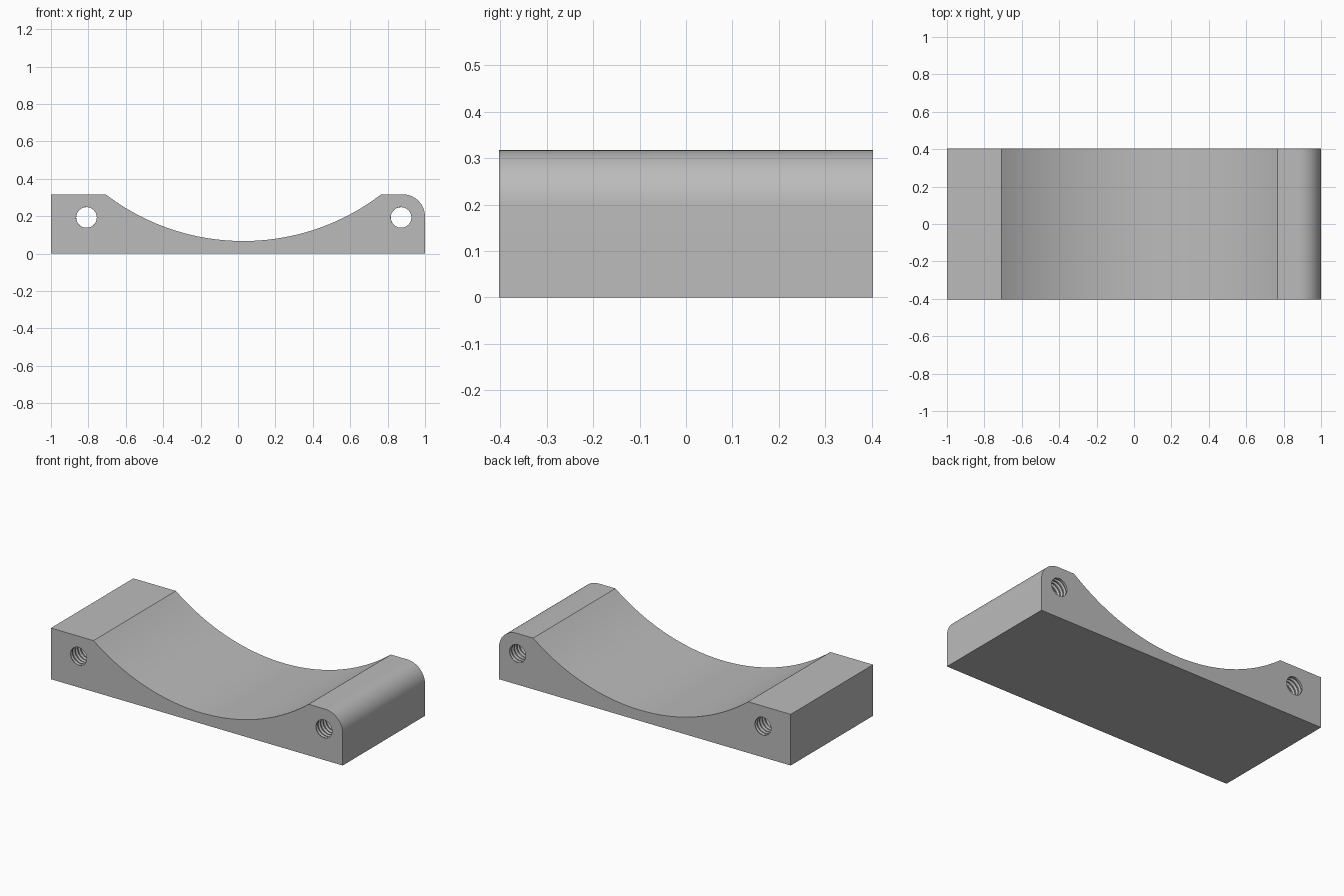
import bpy, bmesh, math

if "Cube" in bpy.data.objects:
    bpy.data.objects.remove(bpy.data.objects["Cube"])

HALF_DEPTH = 0.403
TOP = 0.317

grey = bpy.data.materials.new("plain grey")
grey.diffuse_color = (0.5, 0.5, 0.5, 1)
grey.use_nodes = True
grey.node_tree.nodes["Principled BSDF"].inputs["Base Color"].default_value = grey.diffuse_color


def make_object(name, bm):
    bmesh.ops.recalc_face_normals(bm, faces=bm.faces[:])
    mesh = bpy.data.meshes.new(name)
    bm.to_mesh(mesh)
    bm.free()
    mesh.materials.append(grey)
    obj = bpy.data.objects.new(name, mesh)
    bpy.context.collection.objects.link(obj)
    return obj


def arc(cx, cz, r, a0, a1, steps):
    return [(cx + r * math.cos(a0 + (a1 - a0) * i / steps),
             cz + r * math.sin(a0 + (a1 - a0) * i / steps)) for i in range(steps + 1)]


# Cradle block: side profile with a wide scoop and one rounded shoulder
left, right, low = -0.708, 0.766, 0.067
half, sag = (right - left) / 2, TOP - low
radius = (half ** 2 + sag ** 2) / (2 * sag)
swing = math.asin(half / radius)
profile = [(-1, 0), (1, 0)]
profile += arc(1 - 0.12, TOP - 0.12, 0.12, 0, math.pi / 2, 16)
profile += arc((left + right) / 2, low + radius, radius,
               -math.pi / 2 + swing, -math.pi / 2 - swing, 64)
profile += [(-1, TOP)]

bm = bmesh.new()
face = bm.faces.new([bm.verts.new((x, -HALF_DEPTH, z)) for x, z in profile])
ext = bmesh.ops.extrude_face_region(bm, geom=[face])
bmesh.ops.translate(bm, vec=(0, 2 * HALF_DEPTH, 0),
                    verts=[v for v in ext["geom"] if isinstance(v, bmesh.types.BMVert)])
block = make_object("cradle_block", bm)


# Threaded hole cutter: helical grid whose grooves fade out at both mouths
def thread_cutter(name, cx, cz, minor=0.055, depth=0.011, pitch=0.026, segs=32):
    wave = [0, 0.1, 1, 0.9]
    rows = len(wave)
    end = HALF_DEPTH + 0.01
    turns = math.ceil(2 * end / pitch) + 3
    bm = bmesh.new()
    grid = []
    for i in range(segs):
        a = 2 * math.pi * i / segs
        column = []
        for j in range(turns * rows):
            y = pitch * (j / rows + i / segs - 1.5) - end
            fade = min(1, max(0, (HALF_DEPTH - 0.002 - abs(y)) / 0.012))
            r = minor + depth * wave[j % rows] * fade
            y = max(-end, min(end, y))
            column.append(bm.verts.new((cx + r * math.cos(a), y, cz + r * math.sin(a))))
        grid.append(column)
    for i in range(segs):
        shift = rows if i == segs - 1 else 0
        a, b = grid[i], grid[(i + 1) % segs]
        for j in range(turns * rows - 1 - shift):
            bm.faces.new((a[j], a[j + 1], b[j + 1 + shift], b[j + shift]))
    bmesh.ops.remove_doubles(bm, verts=bm.verts[:], dist=1e-5)
    loose = [v for v in bm.verts if not v.link_faces]
    bmesh.ops.delete(bm, geom=loose, context='VERTS')
    bmesh.ops.holes_fill(bm, edges=[e for e in bm.edges if e.is_boundary], sides=0)
    bmesh.ops.triangulate(bm, faces=[f for f in bm.faces if len(f.verts) == 4])
    return make_object(name, bm)


# Cut one threaded hole through each shoulder
bpy.context.view_layer.objects.active = block
block.select_set(True)
for side, x in (("left", -0.81), ("right", 0.872)):
    cutter = thread_cutter(side + "_thread_cutter", x, 0.193)
    mod = block.modifiers.new(side + " hole", 'BOOLEAN')
    mod.operation = 'DIFFERENCE'
    mod.solver = 'EXACT'
    mod.object = cutter
    bpy.ops.object.modifier_apply(modifier=mod.name)
    bpy.data.objects.remove(cutter)

bpy.ops.object.shade_smooth_by_angle(angle=math.radians(30))
